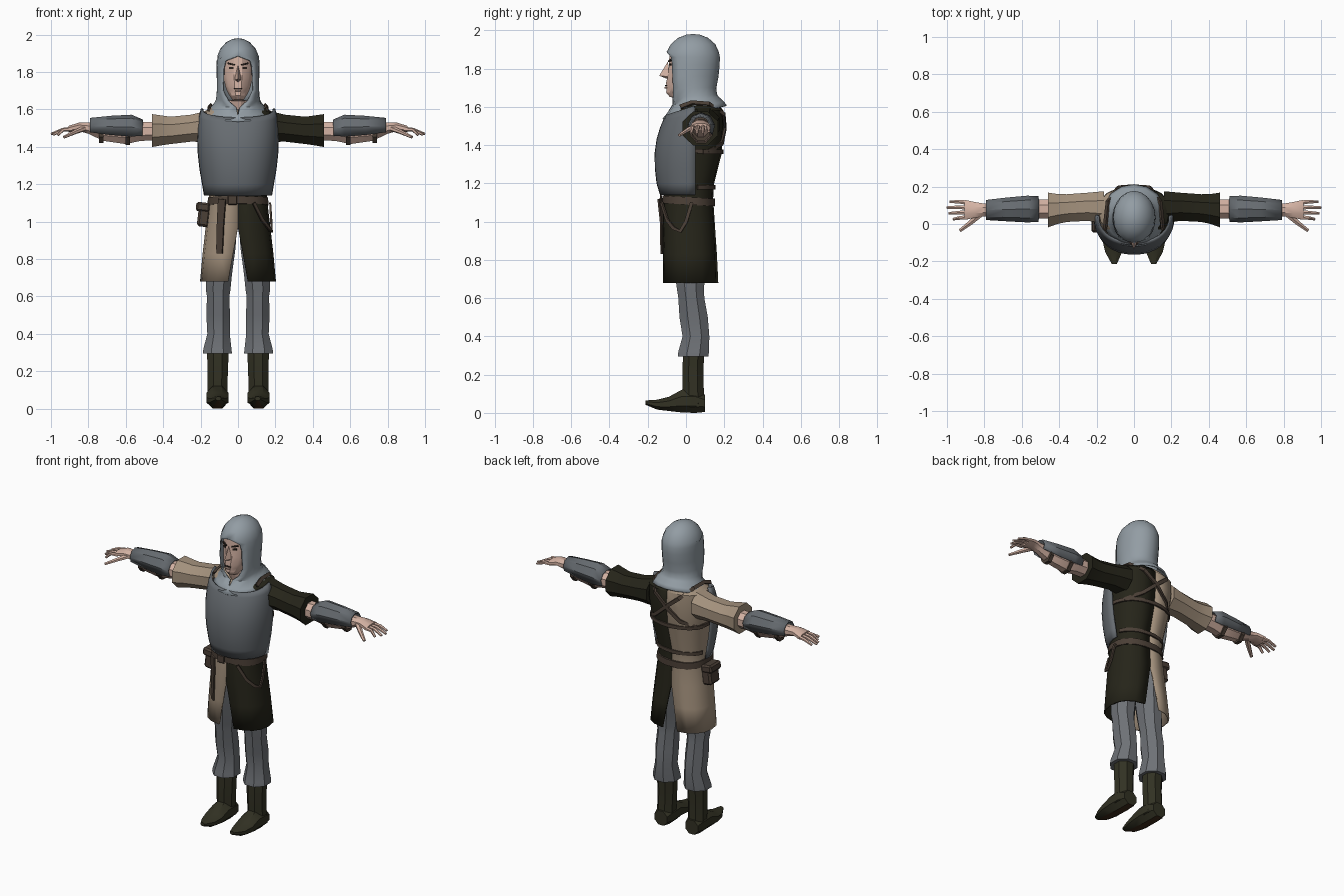
import bpy, bmesh, math
from mathutils import Vector, Matrix

def material(name, col):
    m = bpy.data.materials.new(name)
    m.diffuse_color = (*col, 1)
    return m

MAIL = material("pale_mail", (0.29, 0.335, 0.37))
STEEL = material("grey_steel", (0.135, 0.15, 0.165))
CLOTH = material("grey_cloth", (0.155, 0.165, 0.18))
TAN = material("tan_cloth", (0.37, 0.285, 0.205))
DARK = material("dark_olive_cloth", (0.019, 0.018, 0.010))
BOOT = material("boot_leather", (0.032, 0.031, 0.017))
BROWN = material("brown_leather", (0.07, 0.05, 0.037))
SKIN = material("skin", (0.66, 0.45, 0.37))
SOLE = material("sole_brown", (0.05, 0.025, 0.011))
INK = material("eye_dark", (0.025, 0.017, 0.013))

def finish(name, bm, mat, thick=0, angle=32):
    bmesh.ops.remove_doubles(bm, verts=bm.verts, dist=0.0005)
    bmesh.ops.recalc_face_normals(bm, faces=bm.faces)
    me = bpy.data.meshes.new(name)
    bm.to_mesh(me)
    bm.free()
    me.materials.append(mat)
    me.shade_smooth()
    me.set_sharp_from_angle(angle=math.radians(angle))
    ob = bpy.data.objects.new(name, me)
    bpy.context.collection.objects.link(ob)
    if thick:
        mod = ob.modifiers.new("thickness", 'SOLIDIFY')
        mod.thickness = thick
        mod.offset = 0
    return ob

def skin_rings(bm, rings, closed, cap):
    n = len(rings[0])
    for A, B in zip(rings, rings[1:]):
        for i in range(n if closed else n - 1):
            j = (i + 1) % n
            bm.faces.new((A[i], A[j], B[j], B[i]))
    if cap:
        bm.faces.new(rings[0])
        bm.faces.new(rings[-1])

def loft(name, mat, secs, axis='z', n=10, side=1, arc=None, thick=0, p=1, angle=32):
    """Sections: (position, centre a, centre b, radius a, radius b, tilt, gap in degrees)."""
    bm = bmesh.new()
    rings = []
    for sec in secs:
        t, a, b, ra, rb, tilt, gap = (*sec, 0, 0)[:7]
        if arc:
            a0, a1 = arc[0] + gap, arc[1] - gap
            angs = [math.radians(a0 + (a1 - a0) * i / n) for i in range(n + 1)]
            k = 1
        else:
            angs = [2 * math.pi * (i + 0.5) / n for i in range(n)]
            k = 1 / math.cos(math.pi / n)
        ring = []
        for g in angs:
            c, s = (math.copysign(abs(f) ** p, f) for f in (math.cos(g), math.sin(g)))
            u, v, w = a + k * ra * c, b + k * rb * s, t + tilt * s
            x, y, z = {'z': (u, v, w), 'x': (w, u, v), 'y': (u, w, v)}[axis]
            ring.append(bm.verts.new((x * side, y, z)))
        rings.append(ring)
    skin_rings(bm, rings, not arc, not arc)
    return finish(name, bm, mat, thick, angle)

def sweep(name, mat, pts, width, thick, side=1, n=4, taper=1):
    """Band or finger along a path, its flat side facing away from the body axis."""
    bm = bmesh.new()
    P = [Vector((x * side, y, z)) for x, y, z in pts]
    rings = []
    for i, q in enumerate(P):
        t = (P[min(i + 1, len(P) - 1)] - P[max(i - 1, 0)]).normalized()
        out = Vector((q.x, q.y - 0.03, max(0, q.z - 1.58) * 3)) if n == 4 else Vector((0, 0, 1))
        w = t.cross(out).normalized()
        h = w.cross(t)
        f = (1 + (taper - 1) * i / (len(P) - 1)) / math.cos(math.pi / n)
        rings.append([bm.verts.new(q + w * (math.cos(g) * width / 2 * f) + h * (math.sin(g) * thick / 2 * f))
                      for g in (2 * math.pi * (k + 0.5) / n for k in range(n))])
    skin_rings(bm, rings, True, True)
    return finish(name, bm, mat)

def box(name, mat, loc, size, rot=(0, 0, 0), bevel=0):
    bm = bmesh.new()
    bmesh.ops.create_cube(bm, size=1, matrix=Matrix.Diagonal((*size, 1)))
    if bevel:
        bmesh.ops.bevel(bm, geom=bm.edges[:], offset=bevel, segments=1, affect='EDGES')
    ob = finish(name, bm, mat)
    ob.location, ob.rotation_euler = loc, rot
    return ob

# Head, nose and face details
loft("head", SKIN, [(1.55, 0, .035, .06, .06), (1.645, 0, .015, .055, .07), (1.652, 0, -.04, .03, .045),
     (1.675, 0, -.03, .046, .074), (1.7, 0, -.015, .06, .085), (1.725, 0, -.01, .068, .095),
     (1.77, 0, 0, .078, .092), (1.83, 0, 0, .083, .089), (1.89, 0, .01, .08, .095)], n=12)
bm = bmesh.new()
nose = [bm.verts.new(v) for v in ((0, -.094, 1.838), (-.02, -.088, 1.757), (.02, -.088, 1.757),
                                  (0, -.14, 1.763), (0, -.088, 1.742))]
for f in ((0, 1, 3), (0, 3, 2), (1, 4, 3), (3, 4, 2)):
    bm.faces.new([nose[i] for i in f])
finish("nose", bm, SKIN)
box("mouth", INK, (0, -.104, 1.712), (.042, .009, .006))
box("lower_lip", SKIN, (0, -.105, 1.701), (.034, .016, .012), bevel=.004)
for s in (1, -1):
    box("eye", INK, (.034 * s, -.081, 1.822), (.024, .009, .011), (0, 0, .4 * s))
    box("eyebrow", INK, (.036 * s, -.083, 1.842), (.04, .009, .008), (0, -.22 * s, .4 * s))

# Mail hood with an open face and a flared collar
loft("mail_hood", MAIL, [
    (1.57, 0, .045, .172, .165, .035), (1.595, 0, .05, .155, .145, .03), (1.63, 0, .05, .125, .118, .02, 4),
    (1.655, 0, .04, .114, .118, .01, 26), (1.7, 0, .025, .11, .13, 0, 46), (1.76, 0, .028, .11, .138, 0, 45),
    (1.82, 0, .032, .111, .14, 0, 43), (1.86, 0, .035, .11, .138, 0, 36), (1.885, 0, .035, .107, .133),
    (1.925, 0, .037, .09, .113), (1.957, 0, .037, .06, .077), (1.973, 0, .037, .028, .035),
    (1.977, 0, .037, .0001, .0001)], n=16, arc=(-90, 270), thick=.008)

# Two-coloured tunic with split skirt, sleeves
for s, cloth in ((1, DARK), (-1, TAN)):
    loft("tunic_half", cloth, [
        (.68, 0, .024, .198, .142, 0, 11), (.83, 0, .02, .184, .137, 0, 5), (.97, 0, .015, .168, .132),
        (1.12, 0, .012, .15, .125), (1.2, 0, .02, .155, .122), (1.35, 0, .04, .175, .14),
        (1.5, 0, .055, .19, .14), (1.58, 0, .07, .185, .12), (1.615, 0, .07, .13, .09),
        (1.625, 0, .07, .05, .04)], n=8, side=s, arc=(-90, 90), thick=.01, p=.8)
    loft("sleeve", cloth, [(.16, .09, 1.51, .085, .085), (.25, .092, 1.5, .075, .072),
        (.36, .085, 1.488, .074, .073), (.41, .08, 1.488, .08, .08), (.46, .075, 1.487, .093, .088)],
        axis='x', n=8, side=s)

# Breastplate wrapping the front
loft("breastplate", STEEL, [
    (1.14, 0, .05, .176, .18), (1.2, 0, .05, .186, .198), (1.28, 0, .05, .2, .207), (1.36, 0, .05, .209, .208),
    (1.43, 0, .05, .212, .198), (1.5, 0, .05, .21, .18, .01), (1.56, 0, .05, .204, .163, .03),
    (1.605, 0, .045, .192, .145, .05)], n=18, arc=(180, 360), thick=.012, p=.9)

# Arms: skin, bracer, straps and hand
for s in (1, -1):
    loft("forearm", SKIN, [(.42, .08, 1.485, .05, .05), (.52, .08, 1.482, .05, .05), (.6, .08, 1.475, .05, .06),
         (.72, .078, 1.482, .043, .05), (.8, .075, 1.5, .034, .03), (.85, .075, 1.507, .042, .023),
         (.905, .076, 1.495, .053, .017)], axis='x', n=8, side=s)
    loft("bracer", STEEL, [(.51, .08, 1.49, .065, .052), (.57, .08, 1.497, .068, .071),
         (.68, .078, 1.5, .06, .062), (.79, .075, 1.505, .05, .046)],
         axis='x', n=6, side=s, arc=(-35, 215), thick=.008)
    for x, r in ((.59, .068), (.73, .056)):
        loft("bracer_strap", BROWN, [(x - .012, .08, 1.477, r - .01, r), (x + .012, .08, 1.477, r - .01, r)],
             axis='x', n=8, side=s)
    for i, (tip, z) in enumerate(((.965, 1.462), (.99, 1.465), (1.0, 1.468), (.985, 1.472))):
        y = .036 + i * .026
        sweep("finger", SKIN, [(.89, y, 1.495), (.935, y - .004 + i * .003, 1.492), (tip, y - .01 + i * .005, z)],
              .024, .022, s, 6, .55)
    sweep("thumb", SKIN, [(.82, .055, 1.5), (.87, .01, 1.48), (.93, -.035, 1.452)], .034, .028, s, 6, .5)

# Trousers and boots with dark soles
for s in (1, -1):
    loft("trouser_leg", CLOTH, [(.295, .11, .037, .078, .08), (.32, .11, .04, .075, .08), (.4, .104, .052, .06, .07),
         (.5, .106, .04, .063, .074), (.6, .106, .028, .06, .068), (.64, .106, .024, .066, .07),
         (.72, .1, .02, .068, .078), (.86, .088, .02, .075, .09), (1.0, .075, .015, .07, .09)], n=8, side=s)
    loft("boot_shaft", BOOT, [(.03, .11, .042, .055, .055), (.12, .11, .038, .053, .055),
         (.22, .108, .036, .055, .055), (.31, .108, .04, .058, .055)], n=8, side=s)
    foot = loft("boot_foot", BOOT, [(.1, .11, .05, .045, .045), (.05, .11, .06, .058, .06), (-.02, .11, .062, .058, .06),
         (-.09, .11, .047, .058, .037), (-.15, .109, .043, .045, .026), (-.213, .105, .054, .014, .011)],
         axis='y', n=8, side=s)
    foot.data.materials.append(SOLE)
    for f in foot.data.polygons:
        f.material_index = int(f.normal.z < -.85)

# Belt, hanging strap end, buckle, side loop and pouch
loft("belt", BROWN, [(1.088, 0, .014, .163, .137, -.008), (1.128, 0, .014, .16, .136, -.008)], n=16, p=.85)
sweep("belt_tail", BROWN, [(-.085, -.135, 1.12), (-.093, -.122, 1.0), (-.098, -.12, .86), (-.098, -.12, .83)],
      .045, .01, taper=.8)
box("buckle", BROWN, (-.03, -.131, 1.115), (.05, .012, .05), bevel=.004)
sweep("side_loop", BROWN, [(.085, -.128, 1.1), (.13, -.1, 1.01), (.165, -.065, .965), (.18, -.03, .95),
      (.178, .0, 1.0), (.172, .03, 1.1)], .018, .01)
box("pouch", BROWN, (-.182, .01, 1.03), (.065, .1, .115), (0, .12, 0), .012)
box("pouch_flap", BROWN, (-.187, .01, 1.078), (.075, .112, .05), (0, .12, 0), .01)

# Straps holding the breastplate at the back
for z, rx, ry, cy in ((1.18, .168, .13, .018), (1.365, .19, .15, .042)):
    sweep("back_strap", BROWN, [(rx * math.cos(g), cy + ry * math.sin(g) ** .85, z)
          for g in (math.pi * i / 12 for i in range(1, 12))], .022, .01)
for s in (1, -1):
    sweep("cross_strap", BROWN, [(.155, -.03, 1.6), (.15, .03, 1.622), (.14, .12, 1.615), (.085, .198, 1.56),
          (0, .206, 1.49), (-.09, .188, 1.41), (-.17, .115, 1.365)], .022, .012, s)
    sweep("side_strap", BROWN, [(.19, .03, 1.37), (.186, .07, 1.368), (.16, .125, 1.365)], .022, .01, s)
